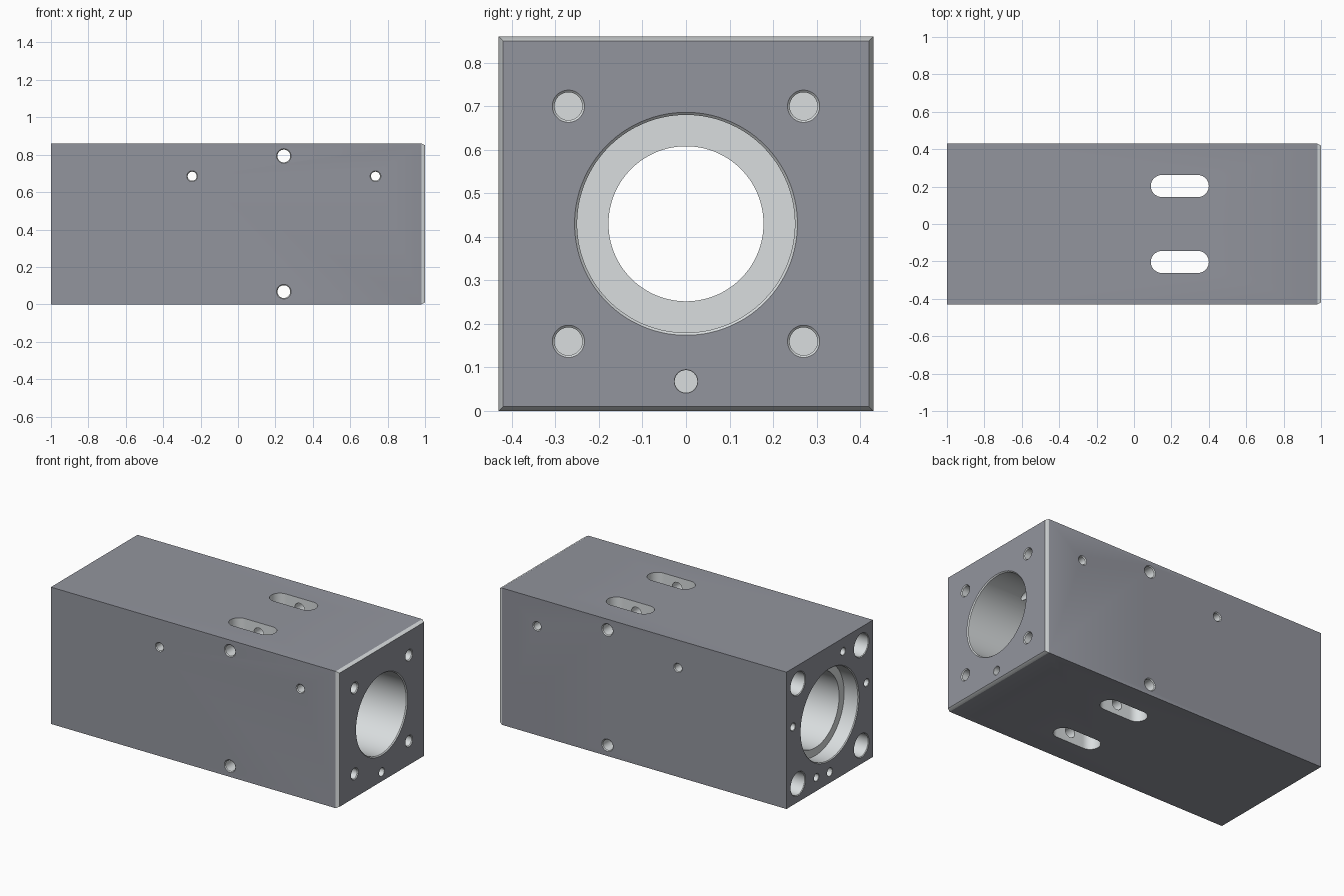
import bpy, bmesh, math
from mathutils import Vector

if "Cube" in bpy.data.objects:
    bpy.data.objects.remove(bpy.data.objects["Cube"])

H = 0.43          # half width of the square section, also the bore axis height


def mesh_object(name, bm):
    bmesh.ops.recalc_face_normals(bm, faces=bm.faces)
    me = bpy.data.meshes.new(name)
    bm.to_mesh(me)
    bm.free()
    ob = bpy.data.objects.new(name, me)
    bpy.context.collection.objects.link(ob)
    return ob


def loft(name, rings):
    """Skin a list of equal-length point rings and cap both ends."""
    bm = bmesh.new()
    rows = [[bm.verts.new(p) for p in ring] for ring in rings]
    n = len(rows[0])
    for a, b in zip(rows, rows[1:]):
        for i in range(n):
            j = (i + 1) % n
            bm.faces.new((a[i], a[j], b[j], b[i]))
    bm.faces.new(rows[0])
    bm.faces.new(rows[-1])
    return mesh_object(name, bm)


cutters = []


def turned(name, axis, origin, profile, seg=40):
    """Turned cutter: profile is (distance along axis, radius)."""
    axis, origin = Vector(axis), Vector(origin)
    u = axis.orthogonal().normalized()
    v = axis.cross(u)
    rings = []
    for t, r in profile:
        rings.append([origin + axis * t
                      + u * r * math.cos(math.tau * (i + .5) / seg)
                      + v * r * math.sin(math.tau * (i + .5) / seg) for i in range(seg)])
    cutters.append(loft(name, rings))


def end_hole(name, side, y, z, r, depth, c=0.005):
    """Blind hole with a small countersink in the +x or -x end."""
    turned(name, (-side, 0, 0), (side, y, z),
           [(-.02, r + c), (0, r + c), (c, r), (depth, r)])


# housing block, chamfered round the right end
def square(x, inset):
    h = H - inset
    return [(x, -h, H - h), (x, h, H - h), (x, h, H + h), (x, -h, H + h)]


block = loft("housing_block", [square(-1, 0), square(.98, 0), square(1, .01)])

# stepped main bore
turned("bore_cutter", (1, 0, 0), (0, 0, H),
       [(-1.05, .29), (-1, .29), (-.995, .285), (-.9, .285), (-.9, .235),
        (-.58, .235), (-.58, .178), (-.51, .178), (-.51, .25),
        (.994, .25), (1, .256), (1.05, .256)], 96)

# end face holes
for sy in (-1, 1):
    for sz in (-1, 1):
        end_hole("right_screw_cutter", 1, sy * .27, H + sz * .27, .032, .3)
        end_hole("left_screw_cutter", -1, sy * .315, H + sz * .315, .071, .3, .004)
for side in (-1, 1):
    end_hole("port_cutter", side, 0, .068, .026, .3, .001)
for angle in (9.5, 170.5, 111, -69):
    a = math.radians(angle)
    end_hole("pin_cutter", -1, .37 * math.cos(a), H + .37 * math.sin(a), .023, .2, .002)

# cross holes through the sides
for x, z, r in ((-.245, .685, .024), (.735, .685, .024), (.245, .793, .034), (.245, .068, .034)):
    c = .005
    turned("cross_hole_cutter", (0, 1, 0), (x, 0, z),
           [(-H - .02, r + c), (-H, r + c), (-H + c, r),
            (H - c, r), (H, r + c), (H + .02, r + c)])

# vertical slots
for sy in (-1, 1):
    r, half = .059, .096
    outline = []
    for k in range(34):
        a = -math.pi / 2 + math.pi * (k % 17) / 16 + (math.pi if k >= 17 else 0)
        outline.append((.245 + (half if k < 17 else -half) + r * math.cos(a),
                        sy * .203 + r * math.sin(a)))
    cutters.append(loft("slot_cutter", [[(x, y, z) for x, y in outline] for z in (-.05, .91)]))

# cut everything and keep the result
for cutter in cutters:
    cutter.hide_render = True
    mod = block.modifiers.new("cut", 'BOOLEAN')
    mod.operation, mod.solver, mod.object = 'DIFFERENCE', 'EXACT', cutter
deps = bpy.context.evaluated_depsgraph_get()
result = bpy.data.meshes.new_from_object(block.evaluated_get(deps))
block.modifiers.clear()
block.data = result
for cutter in cutters:
    bpy.data.objects.remove(cutter)

# dark outside, bare metal in every machined surface
result.materials.clear()
for name, col in (("bare_metal", (.7, .73, .74, 1)), ("dark_coating", (.29, .3, .34, 1))):
    m = bpy.data.materials.new(name)
    m.diffuse_color = col
    m.use_nodes = True
    m.node_tree.nodes["Principled BSDF"].inputs["Base Color"].default_value = m.diffuse_color
    result.materials.append(m)
for p in result.polygons:
    c, n = p.center, p.normal
    outside = (abs(abs(c.x) - 1) < 1e-3 and abs(n.x) > .99
               or abs(abs(c.y) - H) < 1e-3 and abs(n.y) > .99
               or abs(abs(c.z - H) - H) < 1e-3 and abs(n.z) > .99)
    p.material_index = 1 if outside else 0

bpy.ops.object.select_all(action='DESELECT')
block.select_set(True)
bpy.context.view_layer.objects.active = block
bpy.ops.object.shade_smooth_by_angle(angle=math.radians(30))
